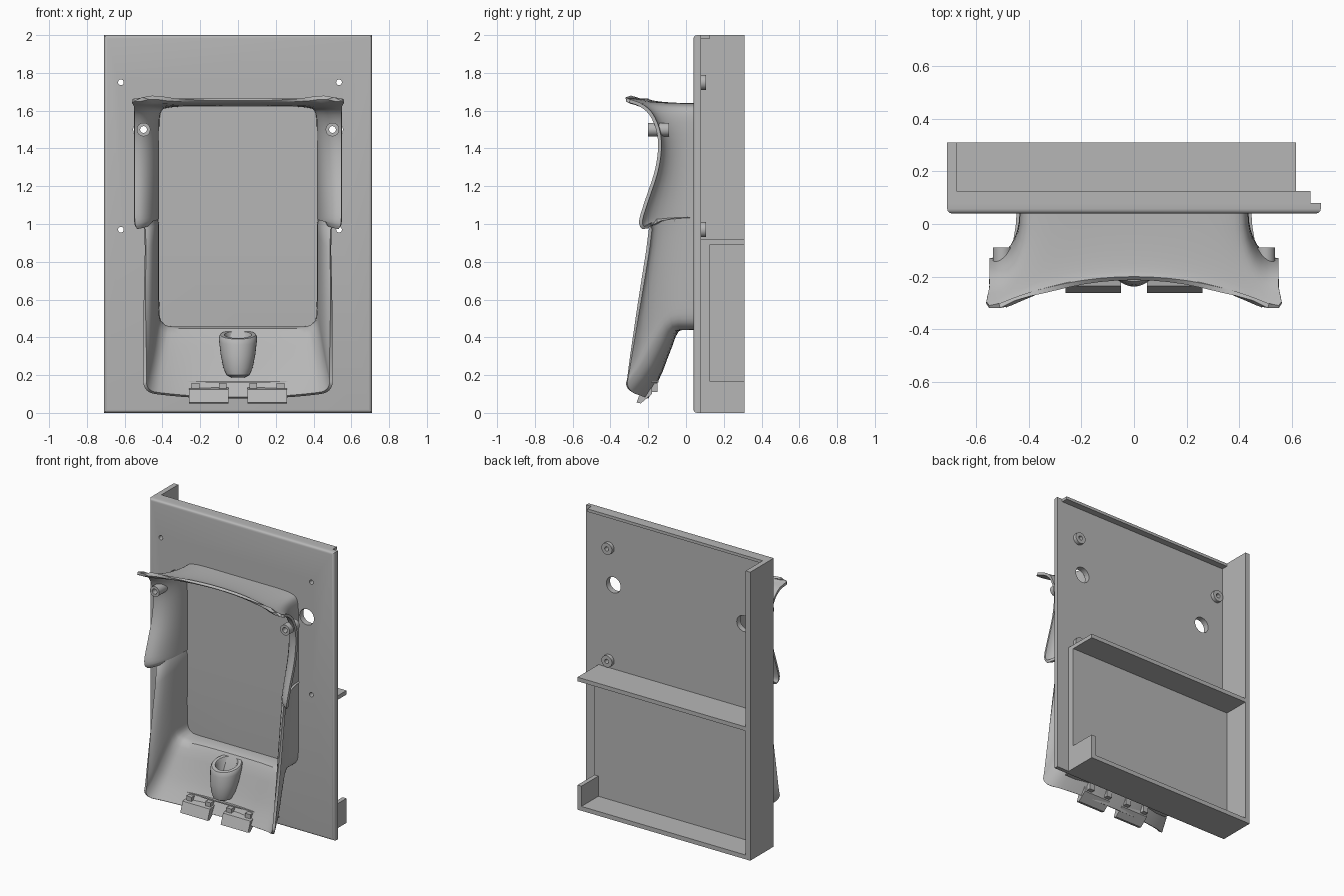
import bpy, bmesh, math
from mathutils import Vector

old = bpy.data.objects.get("Cube")
if old:
    bpy.data.objects.remove(old, do_unlink=True)

GREY = (0.47, 0.47, 0.47, 1)
grey = bpy.data.materials.new("plain_grey")
grey.use_nodes = True
grey.diffuse_color = GREY
grey.node_tree.nodes["Principled BSDF"].inputs["Base Color"].default_value = GREY


def finish(name, bm, smooth=False):
    me = bpy.data.meshes.new(name)
    bm.to_mesh(me)
    bm.free()
    ob = bpy.data.objects.new(name, me)
    bpy.context.collection.objects.link(ob)
    me.materials.append(grey)
    if smooth:
        shade(ob)
    return ob


def activate(ob):
    bpy.ops.object.select_all(action='DESELECT')
    ob.select_set(True)
    bpy.context.view_layer.objects.active = ob


def shade(ob):
    activate(ob)
    bpy.ops.object.shade_smooth_by_angle(angle=math.radians(35))


def prism(name, outline, x0, x1):
    """Extrude a (y, z) outline from x0 to x1."""
    bm = bmesh.new()
    ends = [[bm.verts.new((x, y, z)) for y, z in outline] for x in (x0, x1)]
    bm.faces.new(ends[0])
    bm.faces.new(ends[1][::-1])
    n = len(outline)
    for i in range(n):
        j = (i + 1) % n
        bm.faces.new((ends[0][i], ends[0][j], ends[1][j], ends[1][i]))
    bmesh.ops.recalc_face_normals(bm, faces=bm.faces)
    return finish(name, bm)


def box(name, x0, x1, y0, y1, z0, z1):
    return prism(name, [(y0, z0), (y1, z0), (y1, z1), (y0, z1)], x0, x1)


def skin(bm, rings, close=False):
    """Bridge equal closed rings of vertices."""
    n = len(rings[0])
    pairs = list(zip(rings, rings[1:])) + ([(rings[-1], rings[0])] if close else [])
    for a, b in pairs:
        for i in range(n):
            j = (i + 1) % n
            bm.faces.new((a[i], a[j], b[j], b[i]))


def tube(name, x, z, r_in, r_out, y0, y1, n=32):
    """Hollow cylinder along y."""
    bm = bmesh.new()
    angles = [math.tau * i / n for i in range(n)]
    rings = [[bm.verts.new((x + r * math.cos(a), y, z + r * math.sin(a))) for a in angles]
             for r, y in ((r_out, y0), (r_out, y1), (r_in, y1), (r_in, y0))]
    skin(bm, rings, close=True)
    bmesh.ops.recalc_face_normals(bm, faces=bm.faces)
    return finish(name, bm, True)


def drill(ob, x, z, r, y0, y1):
    """Cut a round hole along y."""
    bpy.ops.mesh.primitive_cylinder_add(vertices=32, radius=r, depth=y1 - y0,
                                        location=(x, (y0 + y1) / 2, z), rotation=(math.pi / 2, 0, 0))
    cutter = bpy.context.object
    cutter.hide_render = True
    mod = ob.modifiers.new("hole", 'BOOLEAN')
    mod.operation, mod.object, mod.solver = 'DIFFERENCE', cutter, 'EXACT'
    activate(ob)
    bpy.ops.object.modifier_apply(modifier=mod.name)
    bpy.data.objects.remove(cutter, do_unlink=True)


# Main panel with rounded front edges
panel = box("front_panel", -.71, .71, .04, .08, 0, 2)
bm = bmesh.new()
bm.from_mesh(panel.data)
front = [e for e in bm.edges if all(v.co.y < .05 for v in e.verts)]
bmesh.ops.bevel(bm, geom=front, offset=.018, segments=4, profile=.5, affect='EDGES')
bm.to_mesh(panel.data)
bm.free()

# Screw holes with rear bosses, and larger side holes
for x in (-.62, .535):
    for z in (.97, 1.75):
        drill(panel, x, z, .015, 0, .2)
        tube("rear_boss", x, z, .015, .04, .075, .105)
for x in (-.5, .5):
    drill(panel, x, 1.5, .055, 0, .2)
shade(panel)

# Rear walls, shelf and pad
box("side_wall", -.71, -.675, .07, .31, 0, 2)
box("bottom_wall", -.70, .615, .07, .31, 0, .03)
box("corner_post", .585, .615, .075, .31, 0, .17)
box("rear_shelf", -.69, .615, .075, .31, .89, .918)
box("rear_pad", -.69, .615, .075, .125, .02, .90)
box("top_lip", -.69, .67, .075, .125, 1.98, 2)

# Flared shroud: half outline as (back x, back z, front x, front y, front z, bottom weight)
half = [
    (0, .44, 0, -.20, .075, 1), (.2, .44, .22, -.21, .08, 1),
    (.35, .44, .4, -.25, .095, 1), (.40, .455, .47, -.285, .11, 1),
    (.43, .5, .5, -.31, .15, .8), (.435, .6, .5, -.3, .22, .5),
    (.435, .8, .5, -.245, .55, .2), (.435, 1, .495, -.18, .97, 0),
    (.435, 1.02, .54, -.22, .985, 0), (.435, 1.04, .55, -.23, 1.02, 0),
    (.435, 1.13, .55, -.2, 1.12, 0), (.435, 1.27, .55, -.15, 1.27, 0),
    (.435, 1.4, .55, -.13, 1.4, 0), (.435, 1.51, .55, -.14, 1.5, 0),
    (.43, 1.58, .55, -.18, 1.59, 0), (.41, 1.62, .55, -.24, 1.64, 0),
    (.36, 1.635, .55, -.31, 1.665, 0), (.28, 1.64, .4, -.26, 1.665, 0),
    (.15, 1.64, .2, -.215, 1.665, 0), (0, 1.64, 0, -.2, 1.665, 0),
]
keys = [Vector(k) for k in half]
keys += [Vector((-k[0], k[1], -k[2], *k[3:])) for k in half[-2:0:-1]]


def spline(pts, steps):
    """Closed smooth curve through the points."""
    out, n = [], len(pts)
    for i in range(n):
        a, b, c, d = (pts[(i + k) % n] for k in (-1, 0, 1, 2))
        for s in range(steps):
            t = s / steps
            out.append(b + (c - a) * (t / 2) + (a * 2 - b * 5 + c * 4 - d) * (t * t / 2)
                       + (b * 3 - a - c * 3 + d) * (t ** 3 / 2))
    return out


LOW_SPREAD = (0, 0, .02, .1, .25, .42, .6, .8, 1)
LOW_DEPTH = (0, .25, .33, .4, .48, .58, .68, .82, 1)
curve = spline(keys, 3)
bm = bmesh.new()
rings = []
for s in range(9):
    ang = s / 8 * math.pi / 2
    ring = []
    for bx, bz, fx, fy, fz, w in curve:
        spread = w * LOW_SPREAD[s] + (1 - w) * (1 - math.cos(ang))
        depth = w * LOW_DEPTH[s] + (1 - w) * math.sin(ang)
        ring.append(bm.verts.new((bx + (fx - bx) * spread, .042 + (fy - .042) * depth,
                                  bz + (fz - bz) * spread)))
    rings.append(ring)
skin(bm, rings)
shroud = finish("flared_shroud", bm)
mod = shroud.modifiers.new("wall", 'SOLIDIFY')
mod.thickness, mod.offset = .018, -1
activate(shroud)
bpy.ops.object.modifier_apply(modifier=mod.name)

# Screw tubes at the upper sides of the shroud
for x in (-.5, .5):
    drill(shroud, x, 1.5, .018, -.25, .03)
    tube("screw_tube", x, 1.5, .018, .036, -.2, -.09)
shade(shroud)

# Small cup on the lower slope: (radius, height, centre y, rim tilt)
cup = [(.035, .187, -.17, 0), (.06, .2, -.168, 0), (.078, .24, -.16, .02),
       (.092, .31, -.145, .1), (.1, .38, -.13, .2), (.1, .405, -.125, .25),
       (.094, .414, -.125, .25), (.072, .414, -.125, .25), (.066, .40, -.125, .2),
       (.055, .29, -.145, 0)]
bm = bmesh.new()
rings = []
for r, z, cy, tilt in cup:
    ring = []
    for i in range(32):
        a = math.tau * i / 32
        zz = z + r * math.sin(a) * tilt
        y = min(cy + r * math.sin(a), -.05 - (.42 - zz) * .39)
        ring.append(bm.verts.new((r * math.cos(a), y, zz)))
    rings.append(ring)
skin(bm, rings)
bm.faces.new(rings[0][::-1])
bm.faces.new(rings[-1])
bmesh.ops.recalc_face_normals(bm, faces=bm.faces)
finish("small_cup", bm, True)

# Lower tabs with ribs, and the ridge above them
for side in (-1, 1):
    prism("lower_tab", [(-.18, .135), (-.235, .125), (-.262, .055), (-.24, .05), (-.18, .10)],
          side * .05, side * .26)
    for x in (.08, .225):
        box("tab_rib", side * (x - .02), side * (x + .02), -.215, -.15, .11, .158)
box("inner_ridge", -.42, .42, -.185, -.145, .16, .168)
